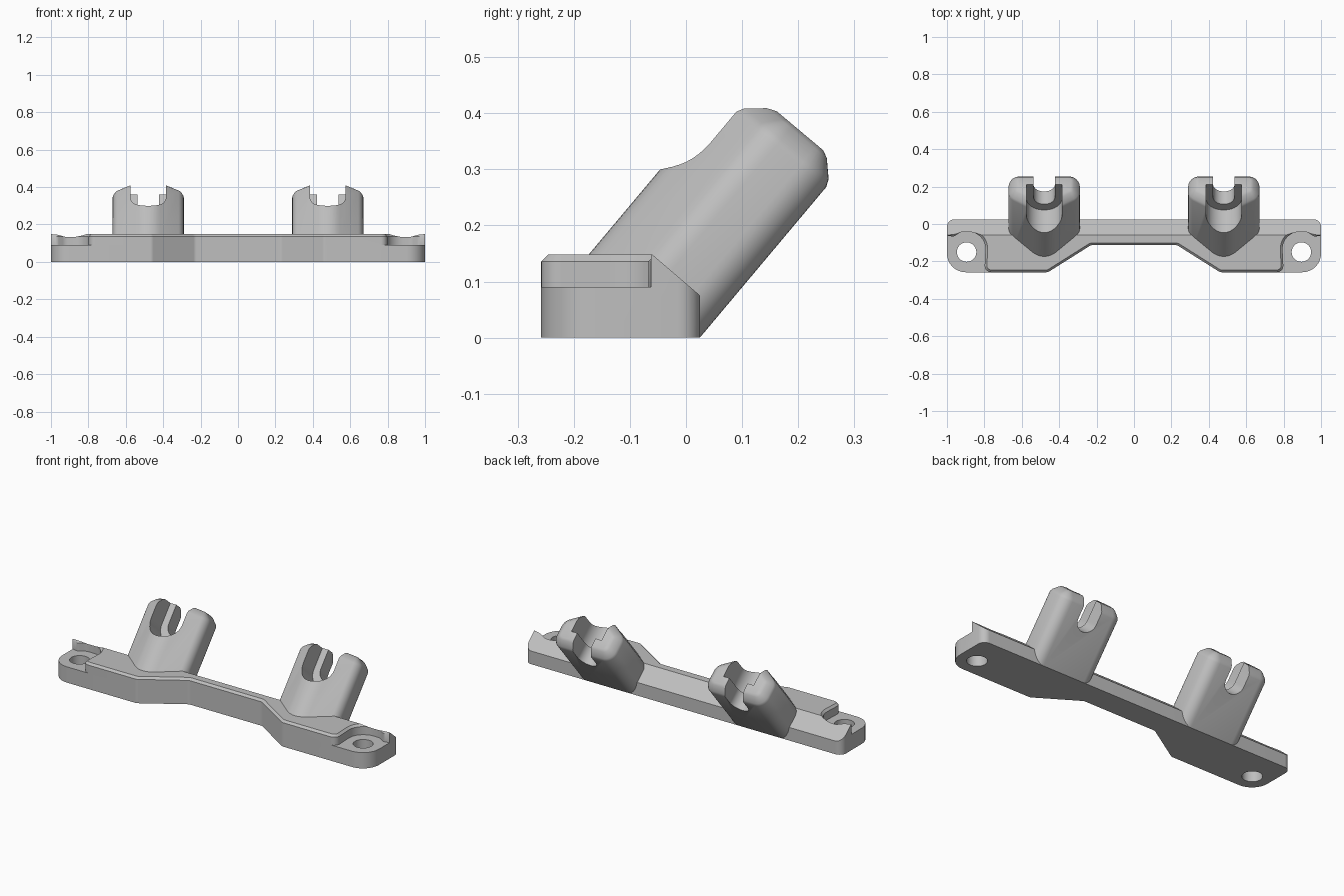
import bpy, bmesh, math
from mathutils import Vector, Matrix

if "Cube" in bpy.data.objects:
    bpy.data.objects.remove(bpy.data.objects["Cube"])

grey = bpy.data.materials.new("plain_grey")
grey.diffuse_color = (0.52, 0.52, 0.52, 1)
grey.use_nodes = True
grey.node_tree.nodes["Principled BSDF"].inputs["Base Color"].default_value = grey.diffuse_color


def rounded(corners, seg=8):
    """Polygon from (x, y, radius) corners."""
    out, n = [], len(corners)
    for i, (x, y, r) in enumerate(corners):
        p = Vector((x, y))
        if r == 0:
            out.append(p)
            continue
        a = (Vector(corners[i - 1][:2]) - p).normalized()
        b = (Vector(corners[(i + 1) % n][:2]) - p).normalized()
        half = a.angle(b) / 2
        c = p + (a + b).normalized() * (r / math.sin(half))
        t = r / math.tan(half)
        s, e = p + a * t - c, p + b * t - c
        turn = math.atan2(s.x * e.y - s.y * e.x, s.dot(e))
        for k in range(seg + 1):
            out.append(c + Matrix.Rotation(turn * k / seg, 2) @ s)
    return out


def inset(pts, d, test=lambda p: True):
    """Move a counter-clockwise outline inwards, where test(p) holds."""
    out, n = [], len(pts)
    for i, p in enumerate(pts):
        e1 = (p - pts[i - 1]).normalized()
        e2 = (pts[(i + 1) % n] - p).normalized()
        n1, n2 = Vector((-e1.y, e1.x)), Vector((-e2.y, e2.x))
        m = (n1 + n2).normalized()
        out.append(p + m * (d / max(m.dot(n1), 0.5)) if test(p) else p.copy())
    return out


def loft(name, rings, matrix=Matrix()):
    """Solid through a list of (outline, height) rings."""
    bm = bmesh.new()
    loops = [[bm.verts.new((p[0], p[1], z)) for p in pts] for pts, z in rings]
    n = len(loops[0])
    for lo, hi in zip(loops, loops[1:]):
        for i in range(n):
            bm.faces.new((lo[i], lo[(i + 1) % n], hi[(i + 1) % n], hi[i]))
    bm.faces.new(loops[0][::-1])
    bm.faces.new(loops[-1])
    bm.transform(matrix)
    bmesh.ops.recalc_face_normals(bm, faces=bm.faces)
    mesh = bpy.data.meshes.new(name)
    bm.to_mesh(mesh)
    bm.free()
    mesh.materials.append(grey)
    obj = bpy.data.objects.new(name, mesh)
    bpy.context.collection.objects.link(obj)
    return obj


def combine(obj, tool, op='DIFFERENCE'):
    """Apply a boolean and remove the tool."""
    mod = obj.modifiers.new("cut", 'BOOLEAN')
    mod.operation, mod.object, mod.solver = op, tool, 'EXACT'
    deps = bpy.context.evaluated_depsgraph_get()
    mesh = bpy.data.meshes.new_from_object(obj.evaluated_get(deps))
    obj.modifiers.clear()
    obj.data = mesh
    bpy.data.objects.remove(tool)


def smooth(obj):
    bpy.ops.object.select_all(action='DESELECT')
    obj.select_set(True)
    bpy.context.view_layer.objects.active = obj
    bpy.ops.object.shade_smooth_by_angle(angle=math.radians(30))


def mirrored(half):
    """Full counter-clockwise outline from its right half, listed back to front."""
    return [(-x, y, r) for x, y, r in half] + half[::-1]


# turns (x, y, z) profiles in the y-z plane into prisms along x
ALONG_X = Matrix(((0, 0, 1, 0), (1, 0, 0, 0), (0, 1, 0, 0), (0, 0, 0, 1)))


def wedge(yz):
    return loft("cutter", [(yz, -1.3), (yz, 1.3)], ALONG_X)


# base plate: lower tier with ears, upper tier with chamfered front rim
waist = [(0.46, -0.258, 0.03), (0.23, -0.113, 0.03)]
lower = rounded(mirrored([(1, 0.025, 0.04), (1, -0.258, 0.1)] + waist))
upper = rounded(mirrored([(1, 0.025, 0.04), (1, -0.062, 0), (0.965, -0.068, 0.02),
                          (0.925, -0.042, 0.05), (0.79, -0.042, 0.09),
                          (0.80, -0.258, 0.035)] + waist))
rim = inset(upper, 0.012, lambda p: p.y < -0.03 and abs(p.x) < 0.99)
base = loft("base_plate", [(lower, 0), (lower, 0.09)])
tier = loft("upper_tier", [(upper, 0.09), (upper, 0.136), (rim, 0.148)])
combine(base, tier, 'UNION')

# sloping back edge
combine(base, wedge([(-0.145, 0.221), (0.11, 0.002), (0.11, 0.221)]))

# screw holes
for s in (-1, 1):
    ring = [(s * 0.895 + 0.052 * math.cos(a), -0.15 + 0.052 * math.sin(a))
            for a in (math.tau * k / 40 for k in range(40))]
    combine(base, loft("cutter", [(ring, -0.1), (ring, 0.3)]))
smooth(base)

# tilted posts: five-sided rounded section with a stepped slot
section = rounded([(0.19, 0.019, 0.06), (-0.19, 0.019, 0.06), (-0.19, -0.13, 0.06),
                   (0, -0.25, 0.12), (0.19, -0.13, 0.06)])
crown = [(0.0, -0.15), (0.0, 0.366), (0.006, 0.38), (0.032, 0.406), (0.046, 0.413)]


def slot(frame, half, low, front, back):
    """Round-bottomed slot cutter across a post."""
    arc = [(half * math.cos(a), low + half + half * math.sin(a))
           for a in (math.pi + math.pi * k / 20 for k in range(21))]
    pts = [(half, 0.6), (-half, 0.6)] + arc
    turn = Matrix(((1, 0, 0, 0), (0, 0, 1, 0), (0, 1, 0, 0), (0, 0, 0, 1)))
    return loft("cutter", [(pts, front), (pts, back)], frame @ turn)


for name, x in (("left_post", -0.48), ("right_post", 0.48)):
    frame = Matrix.Translation((x, 0, 0)) @ Matrix.Rotation(math.radians(-40), 4, 'X')
    post = loft(name, [(inset(section, d), u) for d, u in crown], frame)
    combine(post, slot(frame, 0.095, 0.2, -0.4, -0.07))
    combine(post, slot(frame, 0.057, 0.248, -0.3, 0.1))
    # trim the foot so that it ends inside the base
    combine(post, wedge([(-0.59, 0.39), (-0.59, -0.6), (0.23, -0.6), (0.23, -0.13)]))
    smooth(post)
